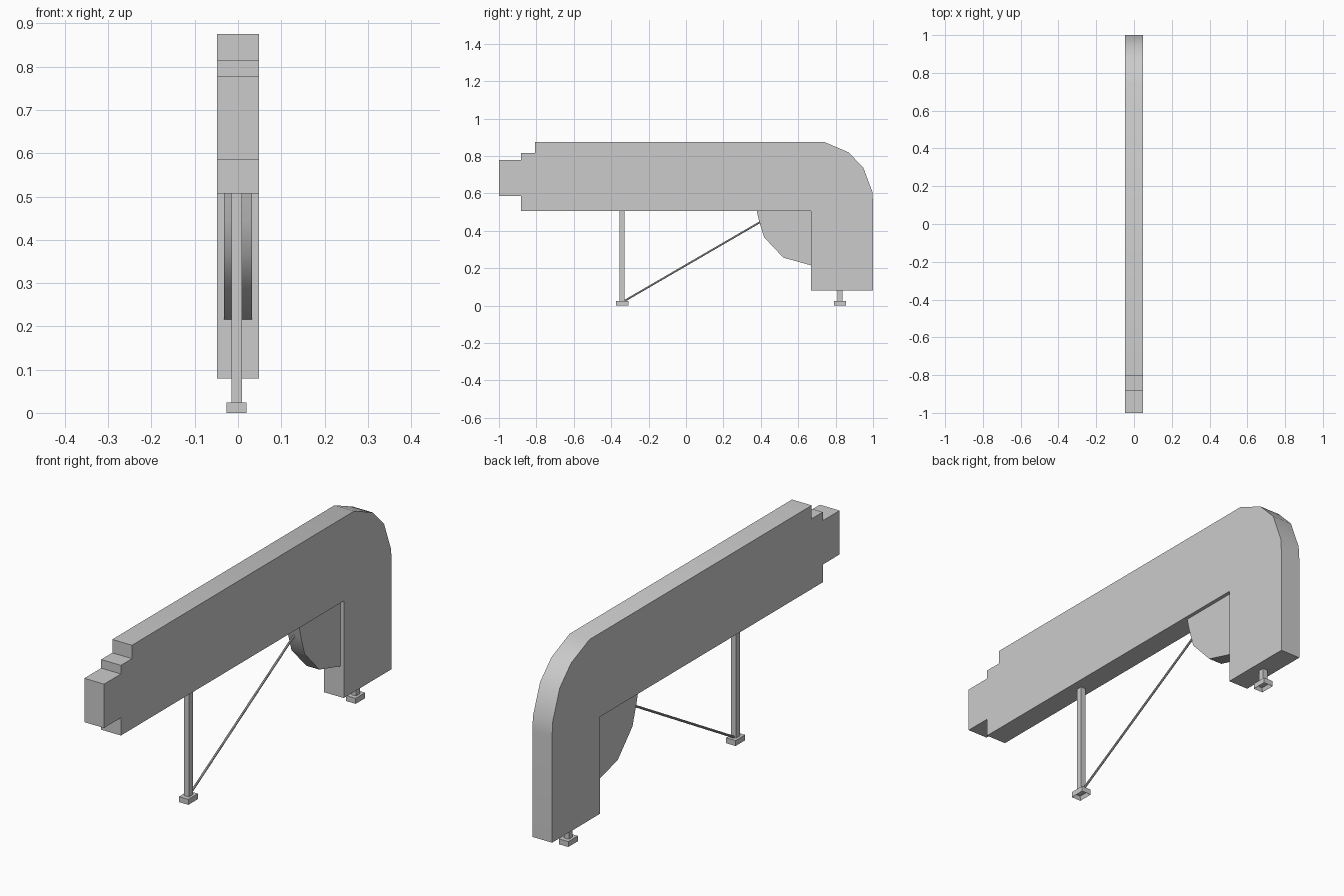
import bpy, bmesh, math
from mathutils import Vector

old = bpy.data.objects.get("Cube")
if old:
    bpy.data.objects.remove(old, do_unlink=True)

grey = bpy.data.materials.new("plain_grey")
grey.use_nodes = True
COLOUR = (0.6, 0.6, 0.6, 1)
grey.diffuse_color = COLOUR
grey.node_tree.nodes["Principled BSDF"].inputs["Base Color"].default_value = COLOUR
LEG_X = -0.003


def finish(bm, name, smooth=False):
    bmesh.ops.recalc_face_normals(bm, faces=bm.faces)
    mesh = bpy.data.meshes.new(name)
    bm.to_mesh(mesh)
    bm.free()
    mesh.materials.append(grey)
    ob = bpy.data.objects.new(name, mesh)
    bpy.context.collection.objects.link(ob)
    if smooth:
        bpy.ops.object.select_all(action="DESELECT")
        ob.select_set(True)
        bpy.context.view_layer.objects.active = ob
        bpy.ops.object.shade_smooth_by_angle(angle=math.radians(35))
    return ob


def side_profile(name, points, half_width):
    """Extrude a (y, z) outline across x."""
    bm = bmesh.new()
    face = bm.faces.new([bm.verts.new((-half_width, y, z)) for y, z in points])
    new = bmesh.ops.extrude_face_region(bm, geom=[face])["geom"]
    verts = [v for v in new if isinstance(v, bmesh.types.BMVert)]
    bmesh.ops.translate(bm, verts=verts, vec=(2 * half_width, 0, 0))
    return finish(bm, name, smooth=True)


def box(name, size, centre, hollow=False):
    bm = bmesh.new()
    bmesh.ops.create_cube(bm, size=1)
    bmesh.ops.scale(bm, vec=size, verts=bm.verts)
    bmesh.ops.translate(bm, vec=centre, verts=bm.verts)
    if hollow:  # recess the underside
        bottom = min(bm.faces, key=lambda f: f.calc_center_median().z)
        bmesh.ops.inset_region(bm, faces=[bottom], thickness=0.008)
        bmesh.ops.translate(bm, vec=(0, 0, size[2] * 0.7), verts=bottom.verts)
    return finish(bm, name)


# Main arm with stepped nose and rounded rear shoulder
side_profile("main_body", [
    (-1, 0.585), (-1, 0.778), (-0.883, 0.778), (-0.883, 0.816),
    (-0.806, 0.816), (-0.806, 0.875), (0.74, 0.875), (0.868, 0.82),
    (0.947, 0.74), (0.996, 0.61), (1, 0.55), (1, 0.08), (0.667, 0.08),
    (0.667, 0.507), (-0.883, 0.507), (-0.883, 0.585)], 0.048)

# Curved housing in the inner corner
side_profile("corner_housing", [
    (0.377, 0.51), (0.393, 0.445), (0.418, 0.365), (0.52, 0.257),
    (0.67, 0.215), (0.67, 0.51)], 0.032)

# Legs standing on hollow feet
for name, y, top in (("front", -0.341, 0.51), ("rear", 0.823, 0.085)):
    box(name + "_leg", (0.024, 0.027, top - 0.02), (LEG_X, y, (top + 0.02) / 2))
    box(name + "_foot", (0.046, 0.066, 0.024), (LEG_X, y, 0.012), hollow=True)

# Diagonal brace from the front foot to the housing
start, end = Vector((LEG_X, -0.335, 0.022)), Vector((LEG_X, 0.40, 0.449))
bm = bmesh.new()
bmesh.ops.create_cone(bm, cap_ends=True, segments=8, radius1=0.005,
                      radius2=0.005, depth=(end - start).length)
bmesh.ops.rotate(bm, verts=bm.verts, cent=(0, 0, 0),
                 matrix=(end - start).to_track_quat("Z", "Y").to_matrix())
bmesh.ops.translate(bm, verts=bm.verts, vec=(start + end) / 2)
finish(bm, "diagonal_brace", smooth=True)
